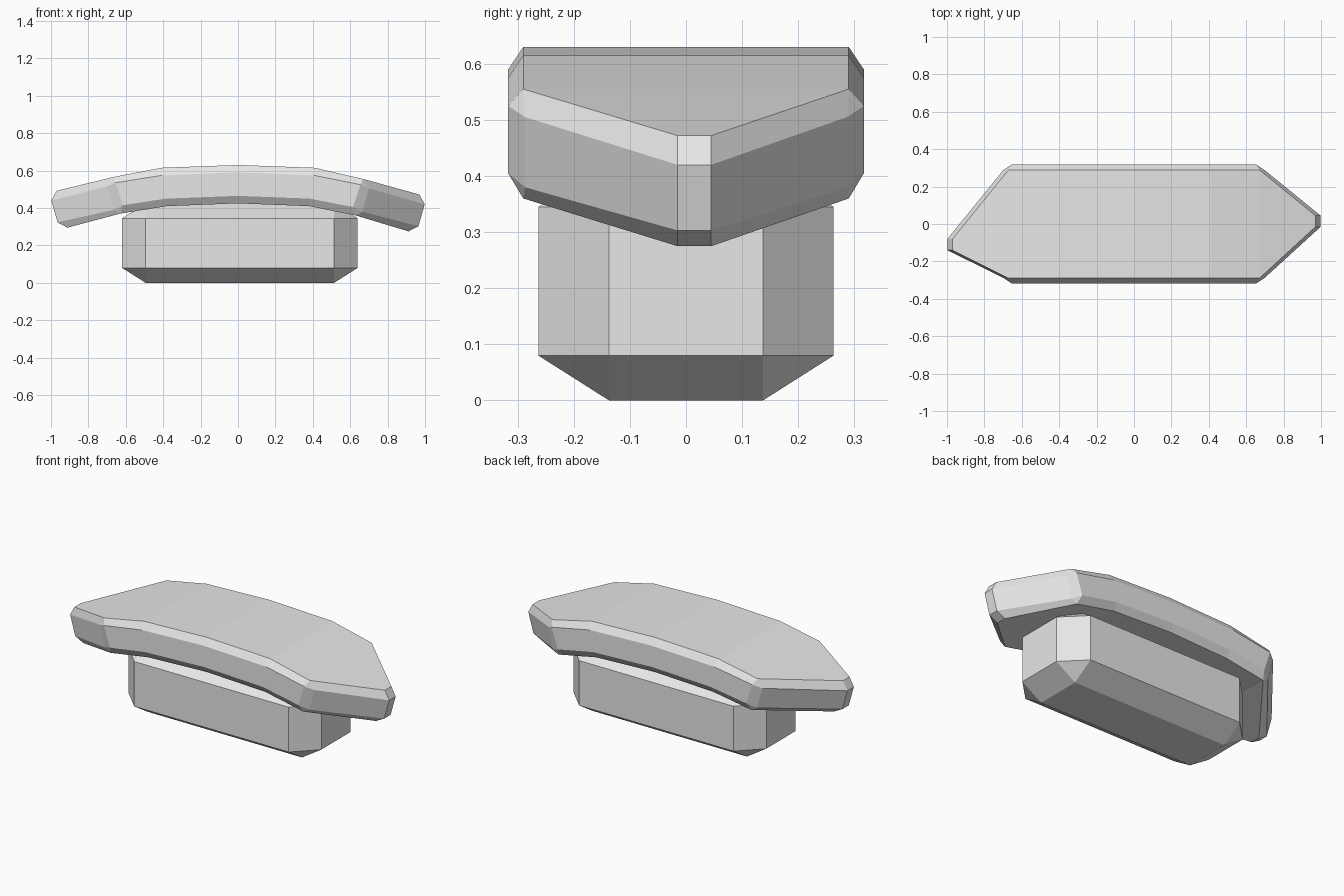
import bpy, bmesh
from mathutils import Vector

cube = bpy.data.objects.get("Cube")
if cube:
    bpy.data.objects.remove(cube, do_unlink=True)

grey = bpy.data.materials.new("light_grey")
grey.use_nodes = True
grey.diffuse_color = (0.8, 0.8, 0.8, 1)
grey.node_tree.nodes["Principled BSDF"].inputs["Base Color"].default_value = (0.8, 0.8, 0.8, 1)


def finish(name, bm):
    bmesh.ops.recalc_face_normals(bm, faces=bm.faces)
    mesh = bpy.data.meshes.new(name)
    bm.to_mesh(mesh)
    bm.free()
    mesh.materials.append(grey)
    obj = bpy.data.objects.new(name, mesh)
    bpy.context.collection.objects.link(obj)
    return obj


# Base block: chamfered box, squashed in height
bm = bmesh.new()
bmesh.ops.create_cube(bm, size=1)
bmesh.ops.scale(bm, vec=(1.26, 0.526, 0.67), verts=bm.verts)
bmesh.ops.bevel(bm, geom=bm.edges[:], offset=0.126, segments=1, affect='EDGES')
bmesh.ops.scale(bm, vec=(1, 1, 0.425 / 0.67), verts=bm.verts)
bmesh.ops.translate(bm, vec=(0.01, 0, 0.2125), verts=bm.verts)
finish("base_block", bm)

# Curved slab: each level lists (x, z, half depth) from the middle to one tip
TIP = 0.03
levels = [
    [(0, .63, .29), (.41, .615, .29), (.67, .555, .29), (.67, .555, .29), (.97, .472, TIP)],
    [(0, .59, .317), (.405, .575, .317), (.655, .525, .317), (.70, .505, .287), (.998, .42, TIP)],
    [(0, .465, .317), (.385, .45, .317), (.615, .405, .317), (.665, .38, .287), (.965, .303, TIP)],
    [(0, .425, .29), (.38, .41, .29), (.63, .36, .29), (.63, .36, .29), (.912, .275, TIP)],
]


def station(bm, i, side):
    """Cross-section ring; the tips sit off centre and the left one is a bit lower."""
    lift = (0, 0, .01, .01, .02)[i] if side < 0 else 0
    shift = 0 if i < 4 else (.015 if side > 0 else -.11)

    def point(level, s):
        x, z, w = level[i]
        return bm.verts.new(Vector((side * x, s * w + shift, z + lift)))
    return [point(l, 1) for l in levels] + [point(l, -1) for l in reversed(levels)]


bm = bmesh.new()
rings = [station(bm, i, -1) for i in (4, 3, 2, 1)] + [station(bm, i, 1) for i in range(5)]
for a, b in zip(rings, rings[1:]):
    for k in range(8):
        n = (k + 1) % 8
        bm.faces.new((a[k], a[n], b[n], b[k]))
for r in (rings[0], rings[-1]):
    for k in range(3):
        bm.faces.new((r[k], r[k + 1], r[6 - k], r[7 - k]))
bmesh.ops.remove_doubles(bm, verts=bm.verts, dist=0.0005)
finish("curved_slab", bm)
